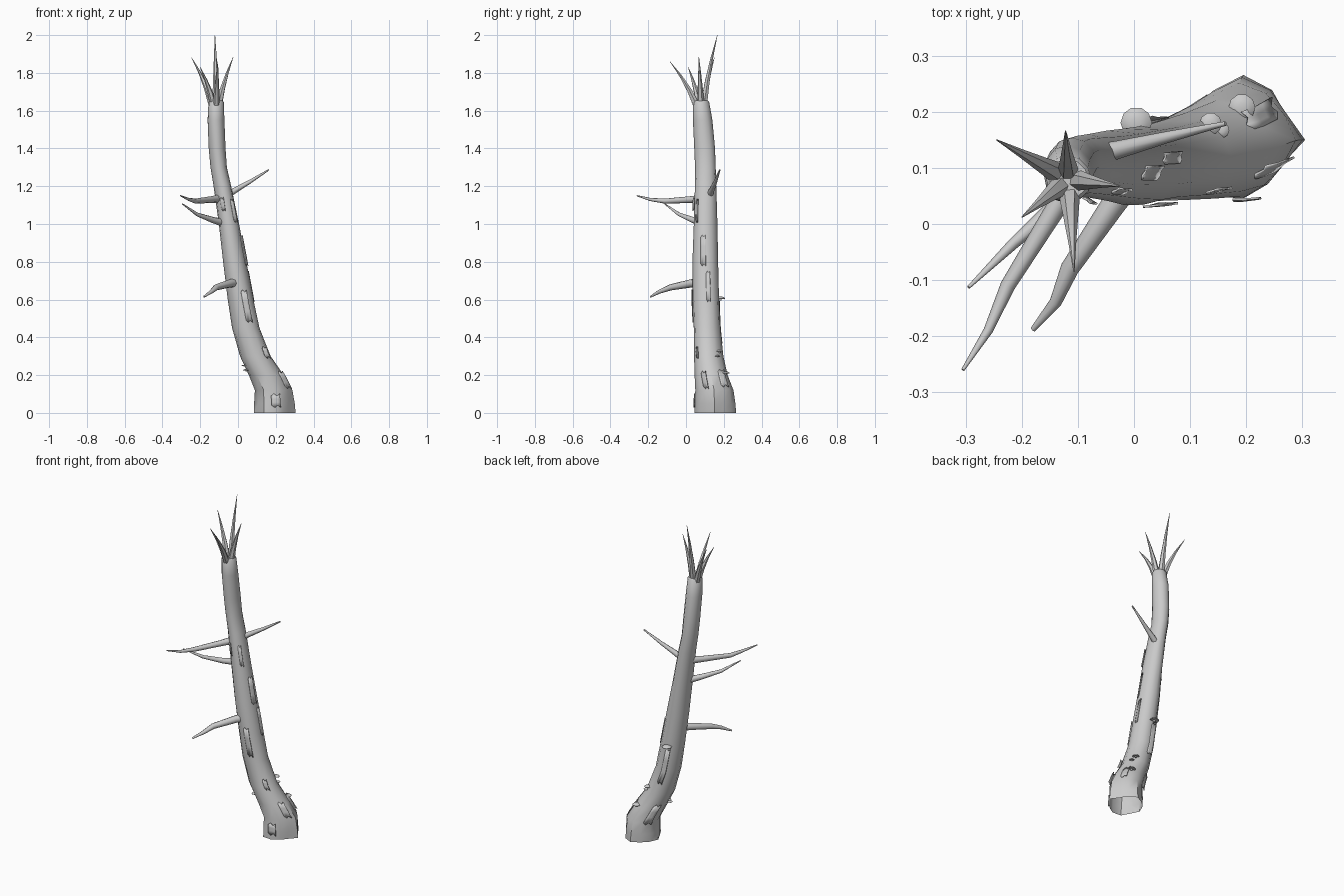
import bpy, bmesh, math
from mathutils import Vector

if "Cube" in bpy.data.objects:
    bpy.data.objects.remove(bpy.data.objects["Cube"])

SIDES = 12
# trunk profile: z, xmin, xmax, ymin, ymax
RINGS = [(0, .085, .305, .040, .260), (.05, .085, .300, .042, .258), (.12, .088, .287, .048, .250),
         (.20, .055, .240, .045, .220), (.30, .010, .172, .041, .196), (.45, -.030, .115, .040, .181),
         (.60, -.053, .083, .035, .176), (.80, -.080, .043, .035, .171), (1.0, -.102, .005, .040, .165),
         (1.2, -.128, -.035, .047, .160), (1.3, -.145, -.058, .049, .158), (1.4, -.155, -.066, .045, .155),
         (1.55, -.162, -.073, .037, .140), (1.645, -.157, -.076, .038, .122)]
FLARE = [1, .8, .93, 1.05, .92, .92, 1, .9, 1.05, .95, .8, .75]


def surf(z, deg, lift=0.0):
    """Point on the trunk surface at a height and compass angle."""
    for a, b in zip(RINGS, RINGS[1:]):
        if z <= b[0]:
            break
    t = (z - a[0]) / (b[0] - a[0])
    x0, x1, y0, y1 = [p + (q - p) * t for p, q in zip(a[1:], b[1:])]
    f = (deg % 360) / 30
    i = int(f) % SIDES
    m = FLARE[i] + (FLARE[(i + 1) % SIDES] - FLARE[i]) * (f - int(f))
    k = max(0, 1 - z / .2)
    m = 1 + (m - 1) * k + .025 * math.sin(math.radians(deg) * 3 + z * 9) * (1 - k)
    c, s = math.cos(math.radians(deg)), math.sin(math.radians(deg))
    return Vector(((x0 + x1) / 2 + c * ((x1 - x0) / 2 * m + lift),
                   (y0 + y1) / 2 + s * ((y1 - y0) / 2 * m + lift), z))


def finish(name, bm, angle=40):
    bmesh.ops.recalc_face_normals(bm, faces=bm.faces)
    me = bpy.data.meshes.new(name)
    bm.to_mesh(me)
    bm.free()
    ob = bpy.data.objects.new(name, me)
    bpy.context.collection.objects.link(ob)
    bpy.ops.object.select_all(action='DESELECT')
    ob.select_set(True)
    bpy.context.view_layer.objects.active = ob
    bpy.ops.object.shade_smooth_by_angle(angle=math.radians(angle))
    return ob


def loft(bm, loops, cap_start=False, cap_end=True):
    vs = [[bm.verts.new(p) for p in loop] for loop in loops]
    for a, b in zip(vs, vs[1:]):
        n = len(a)
        for i in range(n):
            bm.faces.new((a[i], a[(i + 1) % n], b[(i + 1) % n], b[i]))
    if cap_start:
        bm.faces.new(vs[0][::-1])
    if cap_end:
        bm.faces.new(vs[-1])


def spike(name, pts, r0, r1, sides=8):
    """Tapered bent tube along a few points."""
    pts = [Vector(p) for p in pts]
    bm = bmesh.new()
    loops = []
    for i, p in enumerate(pts):
        d = pts[min(i + 1, len(pts) - 1)] - pts[max(i - 1, 0)]
        q = d.to_track_quat('Z', 'Y')
        r = r0 + (r1 - r0) * (i / (len(pts) - 1)) ** 1.15
        loops.append([p + q @ Vector((r * math.cos(2 * math.pi * k / sides),
                                      r * math.sin(2 * math.pi * k / sides), 0)) for k in range(sides)])
    loft(bm, loops, True)
    return finish(name, bm, 50)


# Trunk: open at the bottom, small rounded break at the top
bm = bmesh.new()
loops = [[surf(r[0], 30 * i) for i in range(SIDES)] for r in RINGS]
top = sum(loops[-1], Vector()) / SIDES
loops.append([top + (p - top) * .85 + Vector((0, 0, .008)) for p in loops[-1]])
loft(bm, loops)
finish("trunk", bm)

# Side branches
spike("branch_back", [(-.08, .12, 1.135), (-.03, .132, 1.17), (.06, .155, 1.222), (.163, .179, 1.287)], .021, .004)
spike("branch_long", [(-.10, .09, 1.135), (-.135, .035, 1.13), (-.225, -.11, 1.121),
                      (-.26, -.19, 1.13), (-.305, -.26, 1.15)], .022, .003)
spike("branch_middle", [(-.07, .10, 1.005), (-.13, .04, 1.02), (-.215, -.035, 1.05), (-.295, -.113, 1.107)], .022, .003)
spike("branch_low", [(0, .09, .69), (-.04, .03, .686), (-.115, -.08, .665),
                     (-.14, -.14, .642), (-.18, -.188, .615)], .026, .005)

# Splinters at the broken top
for n, tip in enumerate([(-.245, .15, 1.88), (-.122, .166, 2.0), (-.20, .012, 1.83),
                         (-.107, -.085, 1.86), (-.025, .068, 1.885)]):
    tip = Vector(tip)
    h = tip - top
    base = top + Vector((h.x * .17, h.y * .17, -.01))
    pts = []
    for t in (0, .33, .66, 1):
        s = .65 * t + .35 * t * t
        pts.append((base.x + (tip.x - base.x) * s, base.y + (tip.y - base.y) * s, base.z + (tip.z - base.z) * t))
    spike(f"splinter_{n}", pts, .019, .001, 6)

# Peeling bark strips: angle range, height range, how far the free edge lifts
for n, (a0, a1, z0, z1, lift) in enumerate([
        (-84, -60, .49, .64, .008), (-22, 0, .79, .93, .006), (2, 18, .60, .74, .005),
        (-36, -16, .14, .21, .012), (28, 50, .15, .22, .012), (-52, -36, .30, .34, .010),
        (-118, -95, 1.08, 1.13, .006), (-55, -38, 1.02, 1.12, .006), (-98, -72, .04, .09, .010),
        (92, 114, .38, .58, .010), (125, 150, .12, .22, .008)]):
    bm = bmesh.new()
    rows = []
    for i in range(4):
        row = []
        for j in range(4):
            u, v = i / 3, j / 3
            jag = .012 * (j % 2) * (1 if i == 3 else -1 if i == 0 else 0)
            row.append(bm.verts.new(surf(z0 + (z1 - z0) * u + jag, a0 + (a1 - a0) * v, .001 + lift * v * v)))
        rows.append(row)
    for i in range(3):
        for j in range(3):
            bm.faces.new((rows[i][j], rows[i][j + 1], rows[i + 1][j + 1], rows[i + 1][j]))
    ob = finish(f"bark_strip_{n}", bm)
    ob.modifiers.new("thickness", 'SOLIDIFY').thickness = .004

# Small shelf mushrooms: height, angle, radius
for n, (z, a, r) in enumerate([(.605, 98, .028), (.325, 50, .020), (.30, 38, .014), (.21, 58, .024),
                               (.225, 200, .018), (.25, 185, .012)]):
    bm = bmesh.new()
    prof = [(.25, -.35), (.3, -.05), (.95, -.05), (1, .05), (.7, .3), (.3, .4)]
    c = surf(z, a, r * .25)
    loft(bm, [[c + Vector((math.cos(k * math.pi / 5) * q * r, math.sin(k * math.pi / 5) * q * r, h * r))
               for k in range(10)] for q, h in prof], True)
    finish(f"shelf_mushroom_{n}", bm)
